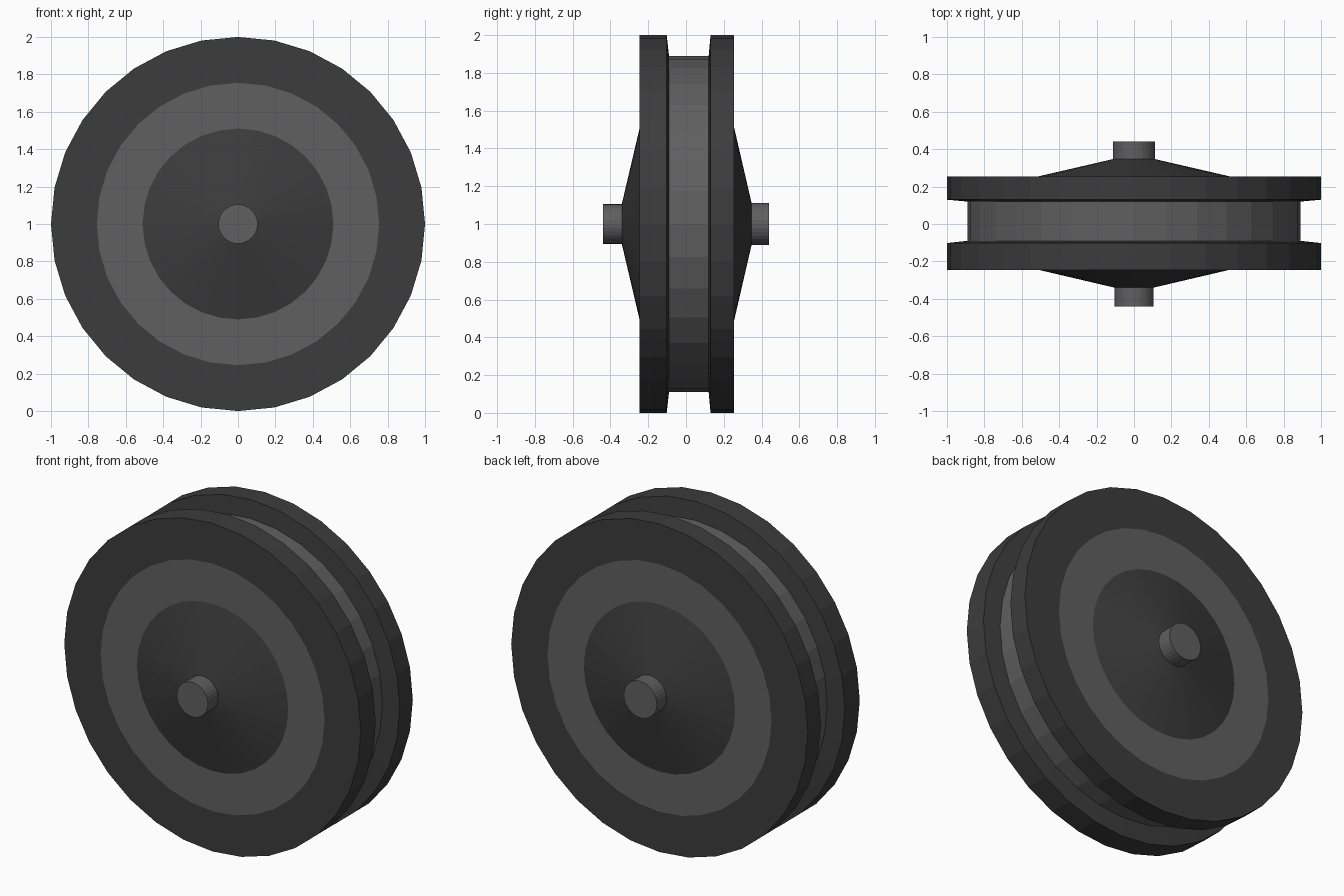
import bpy, bmesh
from math import sin, cos, tau

if "Cube" in bpy.data.objects:
    bpy.data.objects.remove(bpy.data.objects["Cube"])

SIDES = 32


def material(name, v):
    m = bpy.data.materials.new(name)
    m.diffuse_color = (v, v, v, 1)
    m.use_nodes = True
    m.node_tree.nodes["Principled BSDF"].inputs["Base Color"].default_value = m.diffuse_color
    return m


dark = material("dark_rubber", 0.045)
grey = material("grey_metal", 0.115)


def lathe(name, profile, mat):
    """Turn (y, radius) points, listed front to back, around the axle line."""
    bm = bmesh.new()
    rings = [[bm.verts.new((r * sin(tau * j / SIDES), y, 1 + r * cos(tau * j / SIDES)))
              for j in range(SIDES)] for y, r in profile]
    for a, b in zip(rings, rings[1:]):
        for j in range(SIDES):
            k = (j + 1) % SIDES
            bm.faces.new((a[j], a[k], b[k], b[j]))
    # merge the points that meet on the axis
    bmesh.ops.remove_doubles(bm, verts=bm.verts[:], dist=1e-4)
    me = bpy.data.meshes.new(name)
    bm.to_mesh(me)
    bm.free()
    me.materials.append(mat)
    ob = bpy.data.objects.new(name, me)
    bpy.context.collection.objects.link(ob)


# Central drum at the bottom of the groove
lathe("groove_drum", [(-0.09, 0.89), (0.12, 0.89)], grey)

# Both sides: side, flange face, flange inner edge, groove edge, hub tip, axle end, axle radius
for side, face, rim, groove, hub, end, axle in (
        ("front", -0.245, -0.102, -0.09, -0.34, -0.44, 0.105),
        ("back", 0.255, 0.13, 0.12, 0.347, 0.44, 0.112)):
    parts = (
        ("flange", [(face, 0.755), (face, 1.0), (rim, 1.0), (groove, 0.89)], dark),
        ("side_ring", [(face, 0.51), (face, 0.755)], grey),
        ("hub_cone", [(hub, axle), (face, 0.51)], dark),
        ("axle", [(end, 0), (end, axle), (hub, axle)], grey),
    )
    for part, profile, mat in parts:
        lathe(f"{side}_{part}", profile if side == "front" else profile[::-1], mat)
